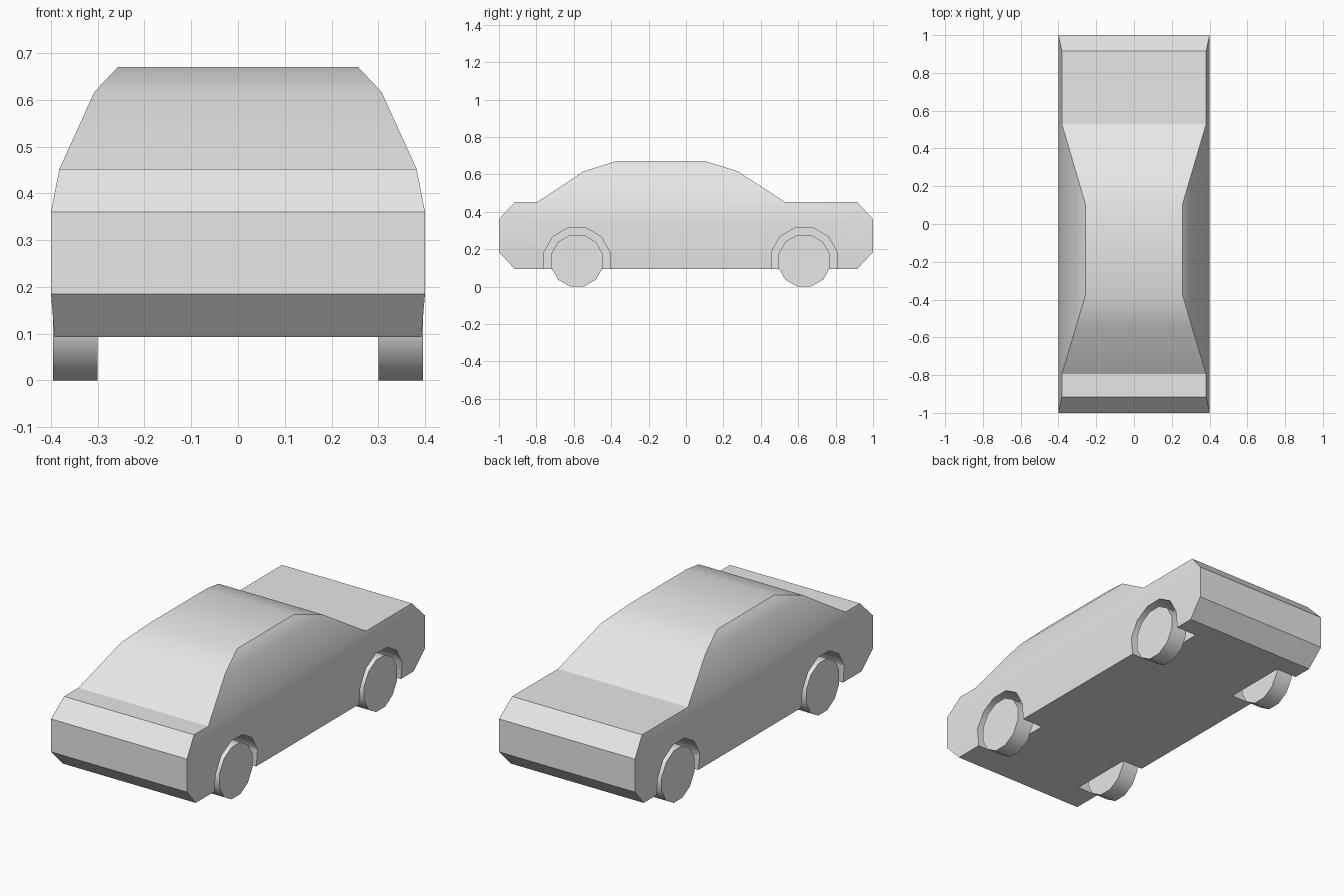
import bpy, bmesh, math

if "Cube" in bpy.data.objects:
    bpy.data.objects.remove(bpy.data.objects["Cube"], do_unlink=True)

grey = bpy.data.materials.new("light_grey")
grey.use_nodes = True
colour = (0.8, 0.8, 0.8, 1)
grey.diffuse_color = colour
grey.node_tree.nodes["Principled BSDF"].inputs["Base Color"].default_value = colour


def to_object(name, bm):
    bmesh.ops.recalc_face_normals(bm, faces=bm.faces)
    mesh = bpy.data.meshes.new(name)
    bm.to_mesh(mesh)
    bm.free()
    mesh.materials.append(grey)
    ob = bpy.data.objects.new(name, mesh)
    bpy.context.collection.objects.link(ob)
    return ob


def activate(ob):
    bpy.ops.object.select_all(action="DESELECT")
    ob.select_set(True)
    bpy.context.view_layer.objects.active = ob


def smooth(ob):
    activate(ob)
    bpy.ops.object.shade_smooth_by_angle(angle=math.radians(31))


def prism(name, profile, x0, x1):
    """Extrude a (y, z) profile between two x positions."""
    bm = bmesh.new()
    a, b = ([bm.verts.new((x, y, z)) for y, z in profile] for x in (x0, x1))
    bm.faces.new(a)
    bm.faces.new(b)
    for i in range(len(a)):
        j = (i + 1) % len(a)
        bm.faces.new((a[i], a[j], b[j], b[i]))
    return to_object(name, bm)


def polygon(y, z, apothem, sides=12):
    """Regular polygon with flat top and sides."""
    r = apothem / math.cos(math.pi / sides)
    angles = [(i + 0.5) * 2 * math.pi / sides for i in range(sides)]
    return [(y + r * math.cos(a), z + r * math.sin(a)) for a in angles]


# Body: side outline with a half width for each height
SILL, LOW, HIGH, BELT, EAVE, ROOF = 0.093, 0.185, 0.36, 0.452, 0.617, 0.67
half_width = {SILL: 0.392, LOW: 0.4, HIGH: 0.4, BELT: 0.382, EAVE: 0.307, ROOF: 0.257}
outline = [(-0.915, SILL), (-1, LOW), (-1, HIGH), (-0.915, BELT), (-0.795, BELT),
           (-0.545, EAVE), (-0.375, ROOF), (0.105, ROOF), (0.275, EAVE),
           (0.53, BELT), (0.915, BELT), (1, HIGH), (1, LOW), (0.915, SILL)]
bm = bmesh.new()
left, right = ([bm.verts.new((s * half_width[z], y, z)) for y, z in outline] for s in (1, -1))
for i in range(len(outline)):
    j = (i + 1) % len(outline)
    bm.faces.new((left[i], left[j], right[j], right[i]))
levels = list(half_width)
for z0, z1 in zip(levels, levels[1:]):
    picks = [i for i, (y, z) in enumerate(outline)
             if z in (z0, z1) and not (z0 == BELT and abs(y) > 0.9)]
    for side in (left, right):
        bm.faces.new([side[i] for i in picks])
body = to_object("body", bm)

# Wheel arches and wheels
AXLE_Z = 0.138
for end, axle_y in (("front", -0.583), ("rear", 0.632)):
    for side, s in (("left", 1), ("right", -1)):
        arch = [p for p in polygon(axle_y, AXLE_Z, 0.176) if p[1] > AXLE_Z]
        arch = [(axle_y + 0.176, 0)] + arch + [(axle_y - 0.176, 0)]
        cutter = prism("arch_cutter", arch, s * 0.27, s * 0.5)
        cutter.hide_render = True
        cut = body.modifiers.new("arch", "BOOLEAN")
        cut.operation, cut.solver, cut.object = "DIFFERENCE", "EXACT", cutter
        activate(body)
        bpy.ops.object.modifier_apply(modifier=cut.name)
        bpy.data.objects.remove(cutter, do_unlink=True)

        wheel = prism(f"{end}_{side}_wheel", polygon(axle_y, AXLE_Z, AXLE_Z),
                      s * 0.3, s * 0.396)
        smooth(wheel)
smooth(body)
